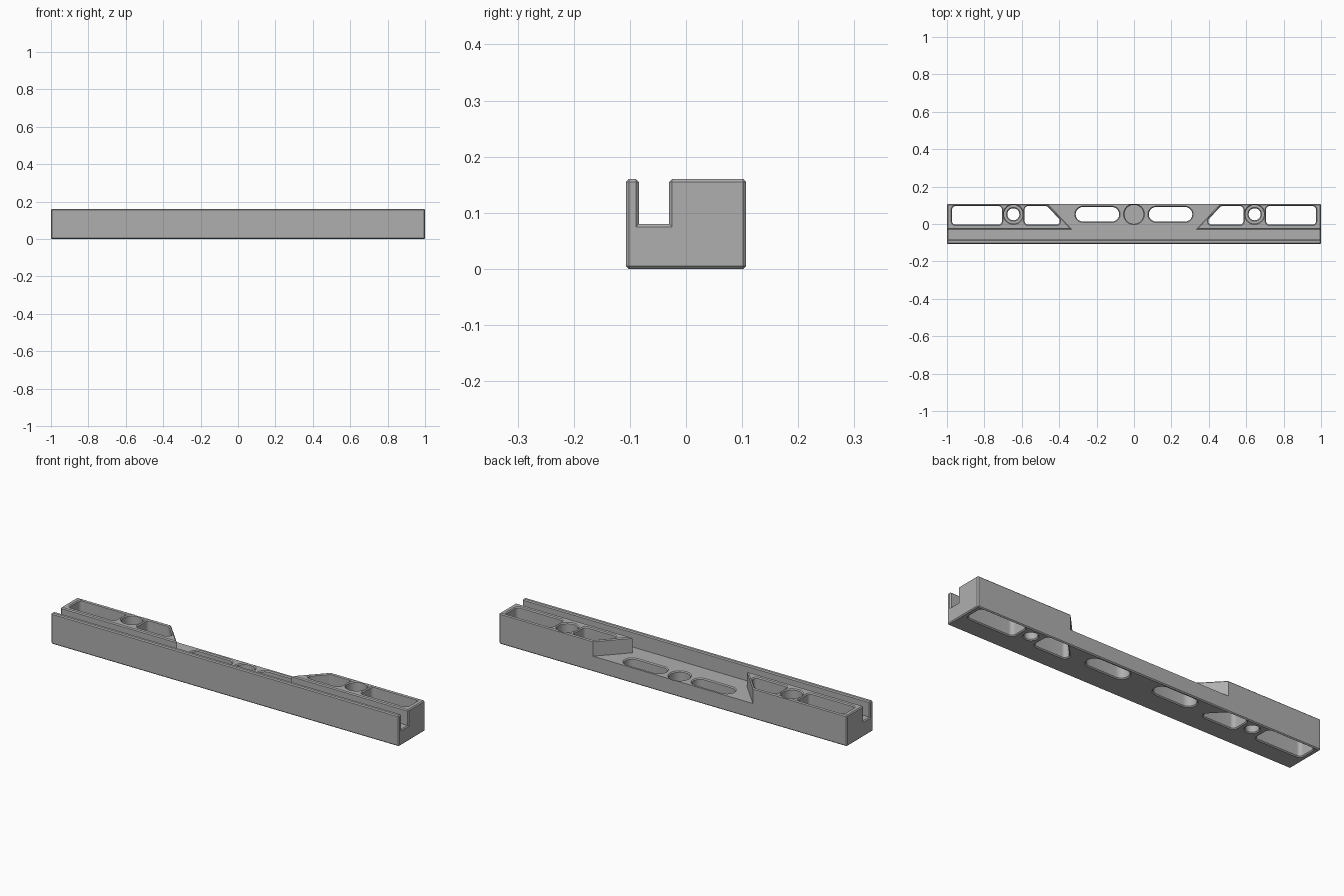
import bpy
import bmesh
import math
from mathutils import Vector

cube = bpy.data.objects.get("Cube")
if cube:
    bpy.data.objects.remove(cube, do_unlink=True)

CHAMFER = 0.005
HEIGHT = 0.16
FLOOR = 0.08
HALF_DEPTH = 0.107


def to_object(name, bm):
    bmesh.ops.recalc_face_normals(bm, faces=bm.faces)
    mesh = bpy.data.meshes.new(name)
    bm.to_mesh(mesh)
    bm.free()
    obj = bpy.data.objects.new(name, mesh)
    bpy.context.collection.objects.link(obj)
    return obj


def loft(bm, rings):
    """Skin a stack of equal-length point loops and cap both ends."""
    loops = [[bm.verts.new(p) for p in ring] for ring in rings]
    n = len(loops[0])
    for low, high in zip(loops, loops[1:]):
        for i in range(n):
            j = (i + 1) % n
            bm.faces.new((low[i], low[j], high[j], high[i]))
    bm.faces.new(loops[0][::-1])
    bm.faces.new(loops[-1])


def rounded(centres, r, z):
    """Counter-clockwise outline made of arcs of radius r about each centre."""
    n = len(centres)
    if n == 1:
        cx, cy = centres[0]
        steps = [2 * math.pi * i / 48 for i in range(48)]
        return [(cx + r * math.cos(a), cy + r * math.sin(a), z) for a in steps]
    points = []
    for i, c in enumerate(centres):
        c = Vector(c)
        d_in = c - Vector(centres[i - 1])
        d_out = Vector(centres[(i + 1) % n]) - c
        a0 = math.atan2(-d_in.x, d_in.y)
        sweep = (math.atan2(-d_out.x, d_out.y) - a0) % (2 * math.pi)
        for k in range(11):
            a = a0 + sweep * k / 10
            points.append((c.x + r * math.cos(a), c.y + r * math.sin(a), z))
    return points


def pocket(bm, centres, steps):
    loft(bm, [rounded(centres, r, z) for z, r in steps])


def through(r, top):
    """Straight opening with chamfered rims at the bottom and the top."""
    flare = r + 3 * CHAMFER
    return [(-2 * CHAMFER, flare), (CHAMFER, r),
            (top - CHAMFER, r), (top + 2 * CHAMFER, flare)]


def cut(target, cutter):
    mod = target.modifiers.new("cut", "BOOLEAN")
    mod.operation = "DIFFERENCE"
    mod.solver = "EXACT"
    mod.object = cutter
    bpy.ops.object.select_all(action="DESELECT")
    bpy.context.view_layer.objects.active = target
    target.select_set(True)
    bpy.ops.object.modifier_apply(modifier=mod.name)
    bpy.data.objects.remove(cutter, do_unlink=True)


# Main bar
bm = bmesh.new()
bmesh.ops.create_cube(bm, size=1)
bmesh.ops.scale(bm, vec=(2, 2 * HALF_DEPTH, HEIGHT), verts=bm.verts)
bmesh.ops.translate(bm, vec=(0, 0, HEIGHT / 2), verts=bm.verts)
bar = to_object("slotted_bar", bm)

# Long front slot together with the angled relief between the two end pads
outline = [(-1.1, -0.084), (1.1, -0.084), (1.1, -0.03), (0.33, -0.03),
           (0.548, 0.2), (-0.548, 0.2), (-0.33, -0.03), (-1.1, -0.03)]
bm = bmesh.new()
loft(bm, [[(x, y, z) for x, y in outline] for z in (FLOOR, 0.25)])
cut(bar, to_object("relief_cutter", bm))

# Chamfer the outward edges, leaving the angled pad corners crisp
bm = bmesh.new()
bm.from_mesh(bar.data)
bmesh.ops.dissolve_limit(bm, angle_limit=0.01, verts=bm.verts, edges=bm.edges)
edges = []
for e in bm.edges:
    if len(e.link_faces) != 2 or e.calc_face_angle_signed() < 0.5:
        continue
    a, b = (v.co for v in e.verts)
    vertical = abs(a.z - b.z) > 0.01
    if not vertical or abs(a.x) > 0.9:
        edges.append(e)
bmesh.ops.bevel(bm, geom=edges, offset=CHAMFER, offset_type="OFFSET",
                segments=1, affect="EDGES", clamp_overlap=True)
bm.to_mesh(bar.data)
bm.free()

# Openings, mirrored left and right
bm = bmesh.new()
end_slot = [(-0.953, 0.016), (-0.726, 0.016), (-0.726, 0.076), (-0.953, 0.076)]
angled_slot = [(-0.565, 0.016), (-0.417, 0.016), (-0.474, 0.076), (-0.565, 0.076)]
middle_slot = [(-0.273, 0.052), (-0.118, 0.052)]
screw_hole = [(-0.645, 0.052)]
screw_steps = [(-0.01, 0.047), (0.005, 0.032), (0.07, 0.032), (0.075, 0.037),
               (0.075, 0.05), (HEIGHT - CHAMFER, 0.05), (HEIGHT + 0.01, 0.065)]
openings = [(end_slot, through(0.02, HEIGHT)),
            (angled_slot, through(0.02, HEIGHT)),
            (middle_slot, through(0.039, FLOOR)),
            (screw_hole, screw_steps)]
for centres, steps in openings:
    pocket(bm, centres, steps)
    pocket(bm, [(-x, y) for x, y in reversed(centres)], steps)

# Blind round recess in the centre
pocket(bm, [(0, 0.052)], [(0.03, 0.051), (FLOOR - CHAMFER, 0.051),
                          (FLOOR + 0.01, 0.066)])
cut(bar, to_object("pocket_cutter", bm))

# Plain grey finish
grey = bpy.data.materials.new("plain_grey")
grey.use_nodes = True
colour = (0.43, 0.43, 0.43, 1)
grey.diffuse_color = colour
grey.node_tree.nodes["Principled BSDF"].inputs["Base Color"].default_value = colour
bar.data.materials.clear()
bar.data.materials.append(grey)

bpy.ops.object.select_all(action="DESELECT")
bar.select_set(True)
bpy.context.view_layer.objects.active = bar
bpy.ops.object.shade_smooth_by_angle(angle=math.radians(30))
